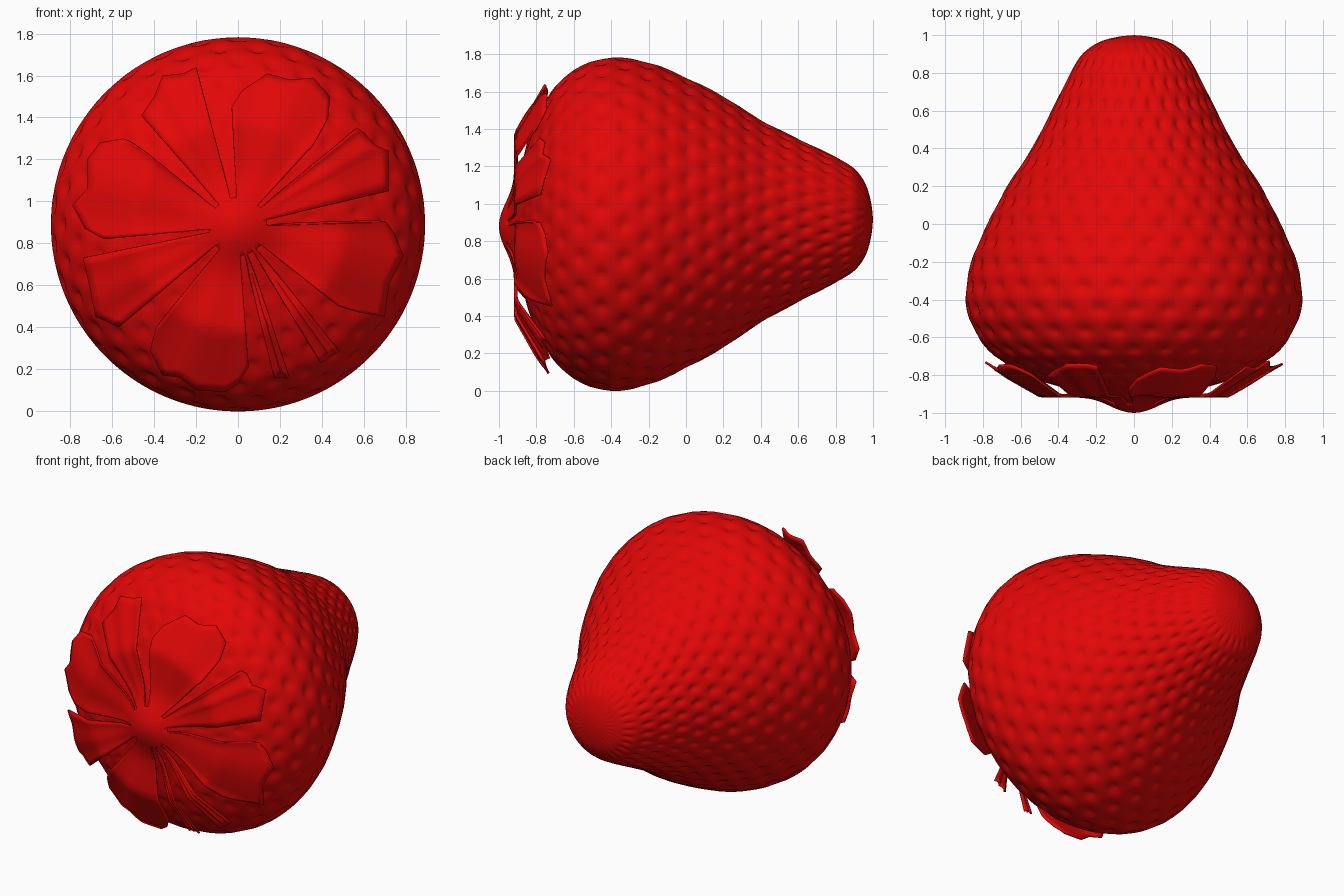
import bpy, bmesh, math
from mathutils import Vector

if "Cube" in bpy.data.objects:
    bpy.data.objects.remove(bpy.data.objects["Cube"])

red = bpy.data.materials.new("berry_red")
red.diffuse_color = (0.76, 0.002, 0.002, 1)
red.use_nodes = True
red.node_tree.nodes["Principled BSDF"].inputs["Base Color"].default_value = red.diffuse_color


def make(name, verts, faces, angle):
    me = bpy.data.meshes.new(name)
    me.from_pydata(verts, [], faces)
    bm = bmesh.new()
    bm.from_mesh(me)
    bmesh.ops.remove_doubles(bm, verts=bm.verts, dist=0.0002)
    bm.to_mesh(me)
    bm.free()
    me.materials.append(red)
    ob = bpy.data.objects.new(name, me)
    bpy.context.collection.objects.link(ob)
    bpy.ops.object.select_all(action='DESELECT')
    ob.select_set(True)
    bpy.context.view_layer.objects.active = ob
    bpy.ops.object.shade_smooth_by_angle(angle=math.radians(angle))
    return ob


def catmull(pts, n=24):
    out = []
    for i in range(len(pts) - 1):
        a, b, c, d = (Vector(pts[min(max(k, 0), len(pts) - 1)]) for k in (i - 1, i, i + 1, i + 2))
        for s in range(n):
            t = s / n
            out.append(0.5 * (2 * b + (c - a) * t + (2 * a - 5 * b + 4 * c - d) * t * t
                              + (3 * b - a - 3 * c + d) * t ** 3))
    return out + [Vector(pts[-1])]


def resample(pts, n):
    dist = [0.0]
    for a, b in zip(pts, pts[1:]):
        dist.append(dist[-1] + (b - a).length)
    out, k = [], 0
    for i in range(n + 1):
        s = dist[-1] * i / n
        while k < len(pts) - 2 and dist[k + 1] < s:
            k += 1
        out.append(pts[k].lerp(pts[k + 1], (s - dist[k]) / (dist[k + 1] - dist[k])))
    return out


# Fruit: revolved (y, radius) profile, covered in staggered seed dimples
profile = [(-0.95, 0), (-0.93, 0.15), (-0.88, 0.32), (-0.82, 0.52), (-0.7, 0.735), (-0.56, 0.845),
           (-0.4, 0.89), (-0.2, 0.86), (0, 0.775), (0.2, 0.67), (0.4, 0.54), (0.6, 0.435),
           (0.8, 0.335), (0.9, 0.272), (0.96, 0.19), (0.99, 0.09), (1.0, 0)]
ROWS, COLS, SEG, RINGS = 24, 30, 240, 168
rings = resample(catmull(profile), RINGS)


def dimple(u, v):
    # u, v are in dimple-cell units; every second row is shifted by half a cell
    best = 9
    for row in (math.floor(v), math.floor(v) + 1):
        du = (u + 0.5 * (row % 2)) % 1
        du = min(du, 1 - du)
        best = min(best, (du / 0.21) ** 2 + ((v - row) / 0.27) ** 2)
    return math.exp(-best)


verts, faces = [(0, -0.95, 0.89)], []
for i in range(1, RINGS):
    y, r = rings[i]
    lift = 0.025 * max(0, min(1, (y + 0.4) / 1.2))
    depth = 0.022 * min(1, r / 0.45)
    for j in range(SEG):
        a = 2 * math.pi * j / SEG
        rr = r - depth * (dimple(j * COLS / SEG, i * ROWS / RINGS) - 0.1)
        verts.append((rr * math.cos(a), y, 0.89 + lift + rr * math.sin(a)))
verts.append((0, 1.0, 0.915))
last = len(verts) - 1
for j in range(SEG):
    k = (j + 1) % SEG
    faces.append((0, 1 + j, 1 + k))
    for i in range(RINGS - 2):
        b, c = 1 + i * SEG, 1 + (i + 1) * SEG
        faces.append((b + j, c + j, c + k, b + k))
    b = 1 + (RINGS - 2) * SEG
    faces.append((b + j, last, b + k))
make("fruit", verts, faces, 60)

# Leaf cap: outer edge of each leaf as (x, z), clockwise seen from the front
leaves = [
    [(-0.03, 1.45), (0.02, 1.53), (0.14, 1.61), (0.25, 1.58), (0.36, 1.59), (0.44, 1.5), (0.43, 1.4), (0.36, 1.27)],
    [(0.57, 1.35), (0.6, 1.33), (0.65, 1.27), (0.72, 1.24), (0.72, 1.05)],
    [(0.58, 0.9), (0.71, 0.9), (0.75, 0.84), (0.79, 0.74), (0.72, 0.6), (0.7, 0.45), (0.58, 0.47), (0.48, 0.5)],
    [(0.48, 0.28), (0.44, 0.26), (0.40, 0.23)],
    [(0.24, 0.15), (0.21, 0.16), (0.18, 0.16)],
    [(0.05, 0.21), (0, 0.13), (-0.06, 0.09), (-0.2, 0.1), (-0.28, 0.16), (-0.36, 0.17), (-0.42, 0.29), (-0.39, 0.4)],
    [(-0.57, 0.4), (-0.68, 0.45), (-0.71, 0.6), (-0.74, 0.73)],
    [(-0.64, 0.82), (-0.73, 0.87), (-0.79, 0.98), (-0.72, 1.06), (-0.72, 1.2), (-0.66, 1.28), (-0.55, 1.3), (-0.46, 1.25)],
    [(-0.46, 1.41), (-0.4, 1.5), (-0.36, 1.6), (-0.26, 1.61), (-0.2, 1.64)],
]
CENTRE, HUB = Vector((0, 0.88)), 0.14
cap_curve = [(0, -1.0), (0.03, -0.998), (0.07, -0.988), (0.11, -0.972), (0.15, -0.953), (0.19, -0.937),
             (0.24, -0.924), (0.3, -0.919), (0.5, -0.919), (0.8, -0.75), (0.95, -0.665)]


def cap_y(r):
    for (r0, y0), (r1, y1) in zip(cap_curve, cap_curve[1:]):
        if r <= r1:
            return y0 + (y1 - y0) * (r - r0) / (r1 - r0)
    return cap_curve[-1][1]


def grid(verts, faces, rows):
    base, w = len(verts), len(rows[0])
    for row in rows:
        verts.extend(row)
    for i in range(len(rows) - 1):
        for j in range(w - 1):
            a = base + i * w + j
            faces.append((a, a + 1, a + w + 1, a + w))


verts, faces, hub_dirs = [], [], []
for tips in leaves:
    edge = [Vector(p) for p in tips]
    edge = [a.lerp(b, s / 3) for a, b in zip(edge, edge[1:]) for s in range(3)] + [edge[-1]]
    hub_dirs += [(p - CENTRE).normalized() for p in edge]
    rows = []
    for i in range(17):
        t, row = i / 16, []
        for j, p in enumerate(edge):
            d = p - CENTRE
            q = CENTRE + d.normalized() * HUB * (1 - t) + d * t
            wave = 0.008 * t * (1 - math.cos(4 * math.pi * j / (len(edge) - 1)))
            row.append((q.x, cap_y((q - CENTRE).length) + wave, q.y))
        rows.append(row)
    grid(verts, faces, rows)

# Domed hub where the leaves meet, welded to their inner ends
hub_dirs.append(hub_dirs[0])
grid(verts, faces, [[(d.x * r, cap_y(r), CENTRE.y + d.y * r) for d in hub_dirs]
                    for r in (0, 0.03, 0.07, 0.11, HUB)])
cap = make("leaf_cap", verts, faces, 50)
mod = cap.modifiers.new("thickness", 'SOLIDIFY')
mod.thickness = 0.012
mod.offset = -1
